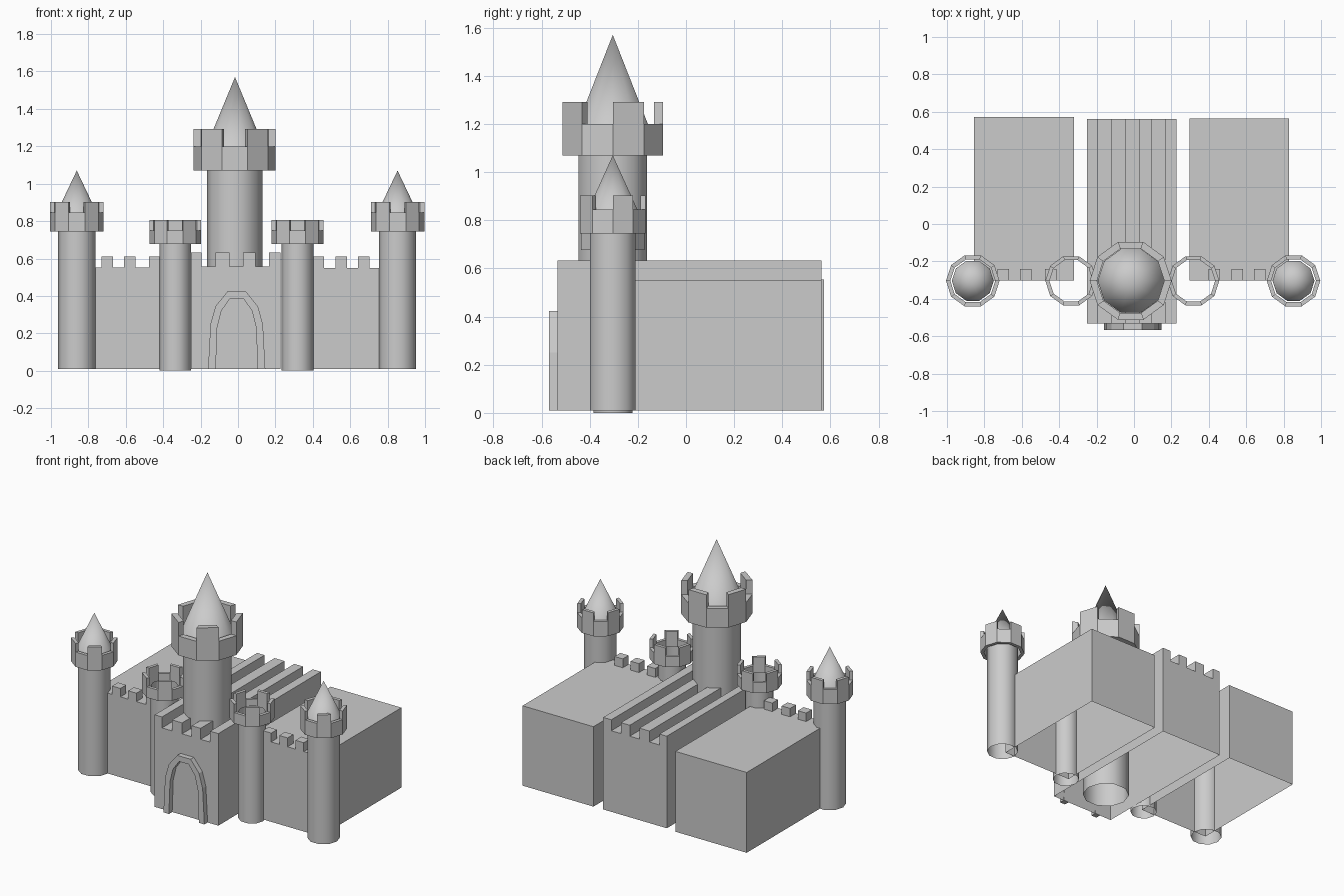
import bpy, bmesh
from math import cos, sin, pi

if "Cube" in bpy.data.objects:
    bpy.data.objects.remove(bpy.data.objects["Cube"])

SIDES = 10
TY = -0.304  # shared y of all towers


def finish(bm, name, smooth=False):
    bmesh.ops.recalc_face_normals(bm, faces=bm.faces)
    for f in bm.faces:
        f.smooth = smooth
    me = bpy.data.meshes.new(name)
    bm.to_mesh(me)
    bm.free()
    ob = bpy.data.objects.new(name, me)
    bpy.context.collection.objects.link(ob)
    return ob


def ring(bm, x, r, z):
    return [bm.verts.new((x + r * cos(2 * pi * i / SIDES), TY + r * sin(2 * pi * i / SIDES), z))
            for i in range(SIDES)]


def bridge(bm, a, b):
    return [bm.faces.new((a[i], a[(i + 1) % SIDES], b[(i + 1) % SIDES], b[i])) for i in range(SIDES)]


def shaft(name, x, r, z0, z1):
    bm = bmesh.new()
    bridge(bm, ring(bm, x, r, z0), ring(bm, x, r, z1))
    finish(bm, name, True)


def collar(name, x, r_out, r_in, z0, z1, z2):
    """Hollow ring with a merlon on every second side."""
    bm = bmesh.new()
    ob, ot = ring(bm, x, r_out, z0), ring(bm, x, r_out, z1)
    ib, it = ring(bm, x, r_in, z0), ring(bm, x, r_in, z1)
    bridge(bm, ob, ot)
    bridge(bm, ib, it)
    bridge(bm, ob, ib)
    for f in bridge(bm, ot, it)[::2]:
        new = bmesh.ops.extrude_discrete_faces(bm, faces=[f])["faces"]
        for v in new[0].verts:
            v.co.z = z2
    finish(bm, name)


def spire(name, x, r, z0, z1):
    bm = bmesh.new()
    base = ring(bm, x, r, z0)
    tip = bm.verts.new((x, TY, z1))
    for i in range(SIDES):
        bm.faces.new((base[i], base[(i + 1) % SIDES], tip))
    finish(bm, name, True)


def prism(name, pts, y0, y1, open_bottom=False):
    """Extrude an x-z outline along y; the last edge is the bottom."""
    bm = bmesh.new()
    a = [bm.verts.new((x, y0, z)) for x, z in pts]
    b = [bm.verts.new((x, y1, z)) for x, z in pts]
    bm.faces.new(a)
    bm.faces.new(b[::-1])
    n = len(pts)
    for i in range(n - 1 if open_bottom else n):
        j = (i + 1) % n
        bm.faces.new((a[i], b[i], b[j], a[j]))
    return finish(bm, name)


def block(name, x0, x1, y0, y1, z0, z1, open_bottom=False):
    return prism(name, [(x0, z0), (x0, z1), (x1, z1), (x1, z0)], y0, y1, open_bottom)


# Outer towers with spires
for side, x in (("left", -0.862), ("right", 0.853)):
    shaft(f"{side}_outer_tower", x, 0.1, 0.01, 0.84)
    collar(f"{side}_outer_battlement", x, 0.143, 0.12, 0.745, 0.845, 0.903)
    spire(f"{side}_outer_spire", x, 0.112, 0.835, 1.07)

# Inner open towers
for side, x in (("left", -0.336), ("right", 0.318)):
    shaft(f"{side}_inner_tower", x, 0.085, 0.0, 0.72)
    collar(f"{side}_inner_battlement", x, 0.138, 0.116, 0.677, 0.75, 0.807)

# Main keep
shaft("keep_tower", -0.018, 0.149, 0.01, 1.18)
collar("keep_battlement", -0.018, 0.219, 0.18, 1.07, 1.2, 1.292)
spire("keep_spire", -0.016, 0.178, 1.14, 1.57)

# Side halls, open underneath, with front merlons
block("left_hall", -0.855, -0.322, -0.302, 0.573, 0.01, 0.553, True)
block("right_hall", 0.298, 0.828, -0.302, 0.563, 0.01, 0.55, True)
for side, starts in (("left", (-0.73, -0.61, -0.477)), ("right", (0.398, 0.52, 0.641))):
    for i, x in enumerate(starts):
        block(f"{side}_hall_merlon_{i + 1}", x, x + 0.062, -0.302, -0.24, 0.55, 0.61)

# Gatehouse with merlon ridges running its full depth
steps = [-0.25, -0.195, -0.12, -0.045, 0.027, 0.093, 0.165, 0.226]
outline = [(steps[0], 0.01)]
for i, (a, b) in enumerate(zip(steps, steps[1:])):
    z = 0.632 if i % 2 == 0 else 0.558
    outline += [(a, z), (b, z)]
outline.append((steps[-1], 0.01))
prism("gatehouse", outline, -0.533, 0.562, True)

# Raised gate arch
outer = [(-0.153, 0.01), (-0.14, 0.25), (-0.113, 0.345), (-0.05, 0.423)]
inner = [(-0.112, 0.01), (-0.104, 0.23), (-0.082, 0.32), (-0.036, 0.385)]
cx = -0.007
half = lambda p: [(cx + x, z) for x, z in p] + [(cx - x, z) for x, z in reversed(p)]
o, n = half(outer), half(inner)
bm = bmesh.new()
layers = [[[bm.verts.new((x, y, z)) for x, z in p] for p in (o, n)] for y in (-0.568, -0.53)]
(fo, fi), (bo, bi) = layers
for p, q in ((fo, fi), (fo, bo), (fi, bi), (bo, bi)):
    for i in range(len(o) - 1):
        bm.faces.new((p[i], p[i + 1], q[i + 1], q[i]))
for e in (0, -1):
    bm.faces.new((fo[e], fi[e], bi[e], bo[e]))
finish(bm, "gate_arch")
